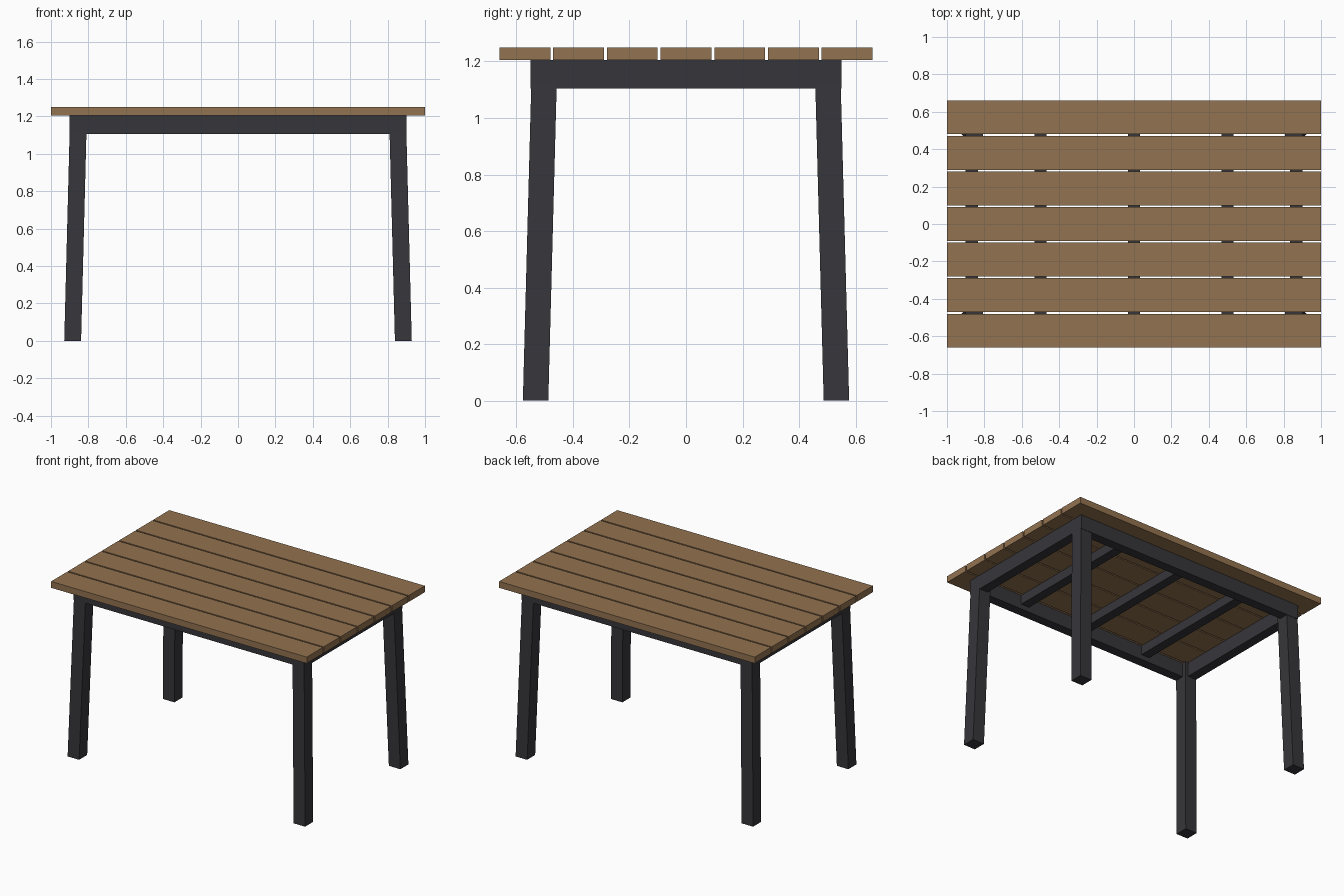
import bpy
import bmesh
from mathutils import Vector

if "Cube" in bpy.data.objects:
    bpy.data.objects.remove(bpy.data.objects["Cube"], do_unlink=True)


def make_material(name, rgb):
    mat = bpy.data.materials.new(name)
    mat.use_nodes = True
    color = (*rgb, 1.0)
    mat.diffuse_color = color
    bsdf = mat.node_tree.nodes["Principled BSDF"]
    bsdf.inputs["Base Color"].default_value = color
    bsdf.inputs["Roughness"].default_value = 0.8
    return mat


wood = make_material("warm_wood", (0.29, 0.17, 0.08))
metal = make_material("dark_metal", (0.037, 0.036, 0.042))


def make_box(name, bottom, top, size, mat):
    """Upright box from its bottom centre to its top centre, which may lean."""
    bottom, top = Vector(bottom), Vector(top)
    bm = bmesh.new()
    bmesh.ops.create_cube(bm, size=1.0)
    for v in bm.verts:
        centre = top if v.co.z > 0 else bottom
        v.co = centre + Vector((v.co.x * size[0], v.co.y * size[1], 0))
    mesh = bpy.data.meshes.new(name)
    bm.to_mesh(mesh)
    bm.free()
    mesh.materials.append(mat)
    obj = bpy.data.objects.new(name, mesh)
    bpy.context.collection.objects.link(obj)
    return obj


# Main dimensions
TOP, DECK, RAIL = 1.25, 1.205, 1.105
HALF_X, HALF_Y, THICK = 0.9, 0.55, 0.067

# Tabletop planks
PLANKS, PITCH, WIDTH = 7, 0.19, 0.18
for i in range(PLANKS):
    y = (i - (PLANKS - 1) / 2) * PITCH
    make_box(f"plank_{i + 1}", (0, y, DECK), (0, y, TOP), (2.0, WIDTH), wood)

# Apron frame
for side, label in ((-1, "front"), (1, "back")):
    y = side * (HALF_Y - THICK / 2)
    make_box(f"{label}_apron", (0, y, RAIL), (0, y, DECK),
             (2 * HALF_X, THICK), metal)
for side, label in ((-1, "right"), (1, "left")):
    x = side * (HALF_X - THICK / 2)
    make_box(f"{label}_apron", (x, 0, RAIL), (x, 0, DECK),
             (THICK, 2 * (HALF_Y - THICK)), metal)

# Cross bars under the planks
for i, x in enumerate((-0.5, 0, 0.5)):
    make_box(f"cross_bar_{i + 1}", (x, 0, DECK - 0.065), (x, 0, DECK),
             (0.065, 2 * (HALF_Y - THICK)), metal)

# Splayed legs
for sx, x_label in ((-1, "right"), (1, "left")):
    for sy, y_label in ((-1, "front"), (1, "back")):
        make_box(f"{y_label}_{x_label}_leg",
                 (sx * 0.884, sy * 0.532, 0),
                 (sx * 0.853, sy * 0.5, DECK - 0.002), (0.09, 0.09), metal)
